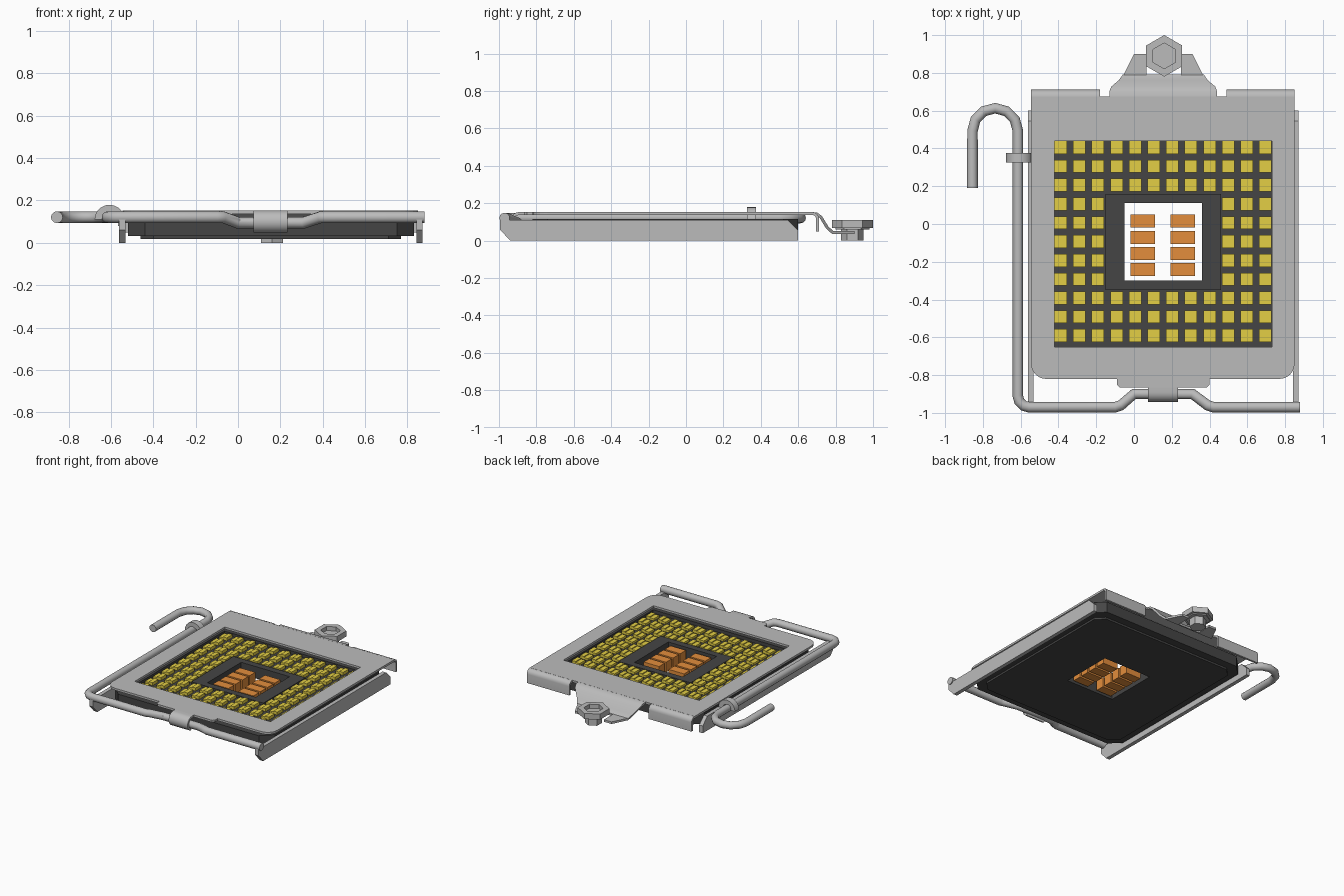
import bpy, bmesh, math
from mathutils import Vector

cube = bpy.data.objects.get("Cube")
if cube:
    bpy.data.objects.remove(cube)


def material(name, rgb):
    m = bpy.data.materials.new(name)
    m.use_nodes = True
    m.diffuse_color = (*rgb, 1)
    m.node_tree.nodes["Principled BSDF"].inputs["Base Color"].default_value = (*rgb, 1)
    return m


STEEL = material("steel grey", (0.5, 0.5, 0.5))
DARK = material("dark plastic", (0.06, 0.06, 0.06))
GOLD = material("contact gold", (0.77, 0.62, 0.06))
COPPER = material("copper orange", (0.77, 0.27, 0.045))


def add(name, mesh, mat, smooth=False):
    bm = bmesh.new()
    bm.from_mesh(mesh)
    bmesh.ops.remove_doubles(bm, verts=bm.verts, dist=1e-5)
    bmesh.ops.recalc_face_normals(bm, faces=bm.faces)
    for f in bm.faces:
        f.smooth = False
        f.material_index = 0
    bm.to_mesh(mesh)
    bm.free()
    mesh.materials.clear()
    mesh.materials.append(mat)
    ob = bpy.data.objects.new(name, mesh)
    bpy.context.collection.objects.link(ob)
    if smooth:
        bpy.ops.object.select_all(action="DESELECT")
        ob.select_set(True)
        bpy.context.view_layer.objects.active = ob
        bpy.ops.object.shade_smooth_by_angle(angle=math.radians(40))
    return ob


def evaluated(data, modifiers=()):
    """Mesh of a temporary object after curve filling or modifiers."""
    ob = bpy.data.objects.new("temporary", data)
    bpy.context.collection.objects.link(ob)
    for kind, props in modifiers:
        mod = ob.modifiers.new(kind, kind)
        for k, v in props.items():
            setattr(mod, k, v)
    dg = bpy.context.evaluated_depsgraph_get()
    mesh = bpy.data.meshes.new_from_object(ob.evaluated_get(dg))
    bpy.data.objects.remove(ob)
    return mesh


def spline(curve, pts, cyclic):
    s = curve.splines.new("POLY")
    s.points.add(len(pts) - 1)
    for p, co in zip(s.points, pts):
        p.co = (*co, 1)
    s.use_cyclic_u = cyclic


def prism(name, loops, lo, hi, mat, axis="z", smooth=False):
    """Outline with optional holes, extruded from lo to hi along an axis."""
    c = bpy.data.curves.new(name, "CURVE")
    c.dimensions, c.fill_mode, c.extrude = "2D", "BOTH", (hi - lo) / 2
    for loop in loops:
        spline(c, [(u, v, 0) for u, v in loop], True)
    mesh = evaluated(c)
    for vert in mesh.vertices:
        u, v, w = vert.co
        w += (lo + hi) / 2
        vert.co = {"z": (u, v, w), "x": (w, u, v), "y": (u, w, v)}[axis]
    return add(name, mesh, mat, smooth)


def rect(x0, x1, y0, y1):
    return [(x0, y0), (x1, y0), (x1, y1), (x0, y1)]


def octagon(x0, x1, y0, y1, c):
    return [(x0 + c, y0), (x1 - c, y0), (x1, y0 + c), (x1, y1 - c),
            (x1 - c, y1), (x0 + c, y1), (x0, y1 - c), (x0, y0 + c)]


def arc(cx, cy, r, a0, a1, n):
    return [(cx + r * math.cos(math.radians(a0 + (a1 - a0) * i / n)),
             cy + r * math.sin(math.radians(a0 + (a1 - a0) * i / n))) for i in range(n + 1)]


def sheet(name, sections, cx, thick=0.016):
    """Bent sheet metal from (y, z, half width) sections."""
    mesh = bpy.data.meshes.new(name)
    verts = [(cx + s * h, y, z) for y, z, h in sections for s in (-1, 1)]
    faces = [(2 * i, 2 * i + 1, 2 * i + 3, 2 * i + 2) for i in range(len(sections) - 1)]
    mesh.from_pydata(verts, [], faces)
    solid = evaluated(mesh, [("SOLIDIFY", {"thickness": thick, "offset": 0})])
    return add(name, solid, STEEL, True)


def blocks(name, boxes, mat):
    """Many boxes (centre, size) in one mesh."""
    bm = bmesh.new()
    for centre, size in boxes:
        vs = bmesh.ops.create_cube(bm, size=1)["verts"]
        for v in vs:
            v.co = Vector(a * b for a, b in zip(v.co, size)) + Vector(centre)
    mesh = bpy.data.meshes.new(name)
    bm.to_mesh(mesh)
    bm.free()
    return add(name, mesh, mat)


# Plastic body: tray with a window, surrounding wall and raised window rim
window = rect(-0.05, 0.36, -0.3, 0.11)
body = octagon(-0.52, 0.83, -0.82, 0.6, 0.08)
prism("socket_floor", [body, window], 0.033, 0.09, DARK)
prism("socket_wall", [body, rect(-0.43, 0.74, -0.66, 0.45)], 0.09, 0.115, DARK)
prism("socket_base", [octagon(-0.46, 0.77, -0.76, 0.54, 0.06), window], 0.018, 0.033, DARK)
prism("window_rim", [rect(-0.15, 0.46, -0.35, 0.16), window], 0.09, 0.108, DARK)

# Gold contacts in the tray, skipping the middle
pads = []
for row in range(11):
    for col in range(12):
        if 3 <= row <= 7 and 3 <= col <= 8:
            continue
        x, y = -0.388 + col * 0.0985, 0.405 - row * 0.0996
        pads.append(((x, y, 0.097), (0.066, 0.068, 0.018)))
        pads.append(((x + 0.017, y, 0.109), (0.032, 0.068, 0.008)))
blocks("gold_contacts", pads, GOLD)

# Copper blocks inside the window
blocks("copper_blocks", [((x, 0.015 - i * 0.0855, 0.059), (0.13, 0.069, 0.078))
                         for x in (0.047, 0.259) for i in range(4)], COPPER)

# Load plate with rounded front corners and a large opening
r = 0.08
outline = (arc(-0.545 + r, -0.82 + r, r, 180, 270, 6)
           + [(-0.09, -0.82), (-0.09, -0.85), (-0.075, -0.865), (0.385, -0.865), (0.4, -0.85), (0.4, -0.82)]
           + arc(0.85 - r, -0.82 + r, r, 270, 360, 6) + [(0.85, 0.675), (-0.545, 0.675)])
prism("load_plate", [outline, rect(-0.42, 0.73, -0.65, 0.44)], 0.137, 0.153, STEEL)

# Rolled rear edges on both sides of the tongue
for side, x0, x1 in (("left", 0.49, 0.85), ("right", -0.545, -0.18)):
    h = (x1 - x0) / 2
    roll = [(y, z, h) for y, z in arc(0.675, 0.117, 0.028, 90, 0, 5)]
    sheet(side + "_rear_roll", roll + [(0.703, 0.05, h)], (x0 + x1) / 2)

# Rear tongue bending down to a slotted foot
sheet("rear_tongue", [(0.675, 0.145, 0.285), (0.7, 0.142, 0.285), (0.722, 0.125, 0.275),
                      (0.755, 0.07, 0.235), (0.785, 0.043, 0.215)], 0.155)
prism("tongue_foot", [[(-0.06, 0.78), (0.37, 0.78), (0.31, 0.9), (0.25, 0.9), (0.25, 0.79),
                       (0.065, 0.79), (0.065, 0.9), (0.0, 0.9)]], 0.035, 0.051, STEEL)

# Front lip curled over the lever
lip = [(-0.84, 0.145, 0.08)] + [(y, z, 0.08) for y, z in arc(-0.89, 0.1, 0.045, 90, 260, 9)]
sheet("front_lip", lip, 0.153)

# Hex screw with a recessed head
def hexagon(rad):
    return arc(0.16, 0.89, rad, 30, 330, 5)

prism("screw_head", [hexagon(0.11), hexagon(0.068)], 0.068, 0.111, STEEL)
prism("screw_head_floor", [hexagon(0.09)], 0.06, 0.08, STEEL)
prism("screw_shaft", [hexagon(0.06)], 0.0, 0.066, STEEL)

# Side rails
rail = [(-0.94, 0), (0.6, 0), (0.6, 0.055), (0.545, 0.11), (-0.995, 0.11), (-0.995, 0.06)]
for side, x0, x1 in (("left", 0.842, 0.872), ("right", -0.562, -0.532)):
    prism(side + "_rail", [rail], x0, x1, STEEL, "x")

# Lever wire: cranked front bar, long side arm and hooked handle
z, low = 0.121, 0.095
path = [(0.88, -0.97, z), (0.42, -0.97, z), (0.39, -0.96, z), (0.31, -0.9, low), (0, -0.9, low),
        (-0.07, -0.96, z), (-0.1, -0.97, z)]
path += [(x, y, z) for x, y in arc(-0.555, -0.91, 0.06, 270, 180, 3)]
path += [(x, y, z) for x, y in arc(-0.735, 0.493, 0.12, 0, 180, 6)]
path.append((-0.855, 0.19, z))
wire = bpy.data.curves.new("lever", "CURVE")
wire.dimensions, wire.bevel_depth, wire.bevel_resolution = "3D", 0.028, 4
wire.use_fill_caps = True
spline(wire, path, False)
add("lever", evaluated(wire), STEEL, True)

# Arched clip that holds the lever arm down
arch = arc(-0.607, 0.11, 0.07, 0, 180, 10) + arc(-0.607, 0.11, 0.035, 180, 0, 8)
prism("lever_clip", [arch], 0.325, 0.375, STEEL, "y", True)
blocks("clip_tab", [((-0.552, 0.35, 0.1), (0.03, 0.05, 0.04))], STEEL)
